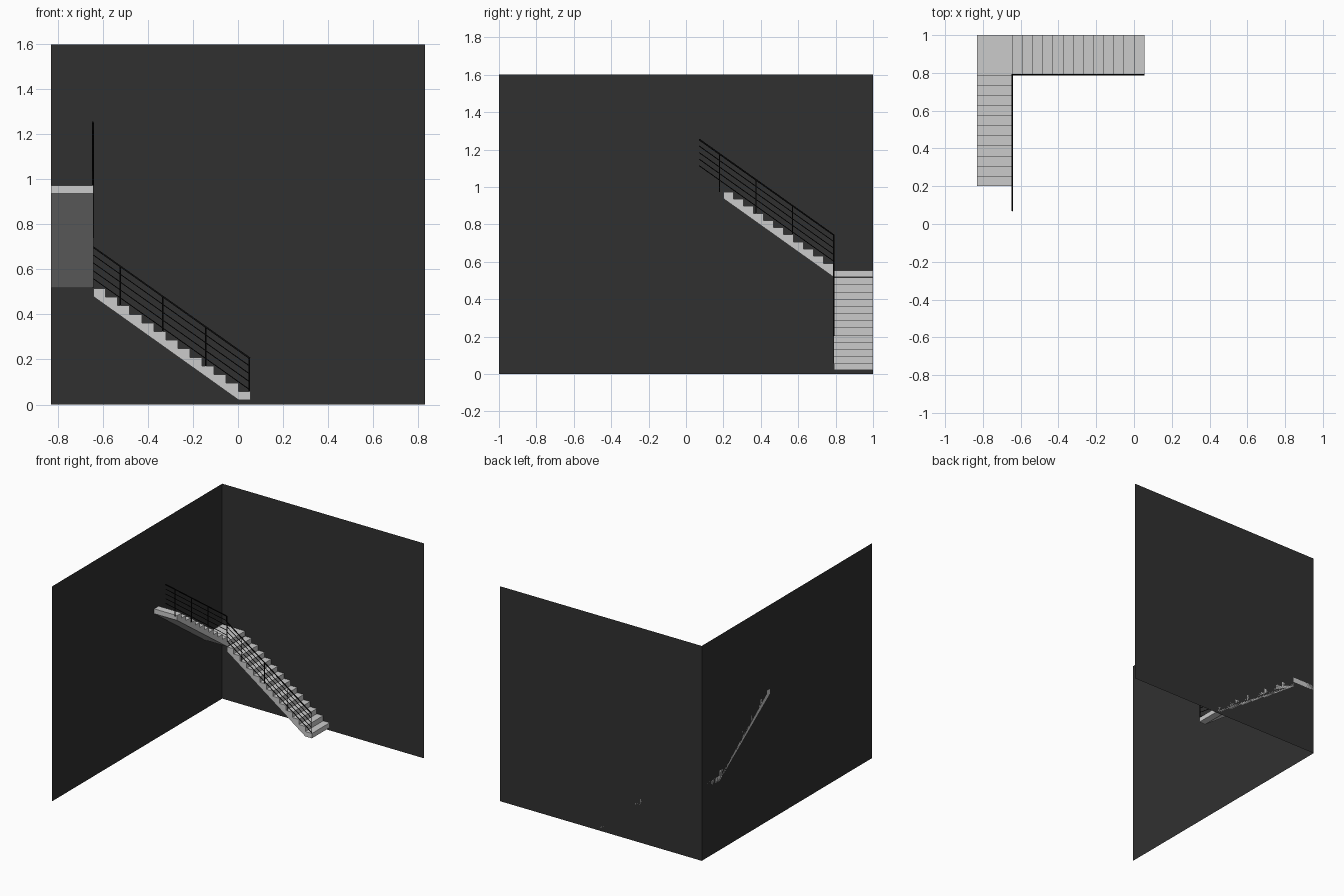
import bpy, bmesh

if "Cube" in bpy.data.objects:
    bpy.data.objects.remove(bpy.data.objects["Cube"])

TREAD, RISE = 0.0536, 0.0382
X0, XC = 0.055, -0.642        # start of lower flight, corner line
YC, Y_END = 0.79, 0.20        # corner line, end of upper flight
WX, WY = -0.83, 1.0           # wall positions
Z0 = 0.057                    # top of first tread
Z_LAND = Z0 + 13 * RISE       # landing top
SLAB = 0.036


def material(name, v):
    m = bpy.data.materials.new(name)
    m.diffuse_color = (v, v, v, 1)
    m.use_nodes = True
    m.node_tree.nodes["Principled BSDF"].inputs["Base Color"].default_value = m.diffuse_color
    return m


wall_mat = material("dark_wall", 0.03)
metal_mat = material("black_metal", 0.004)


def add_mesh(name, verts, faces, mat=None):
    me = bpy.data.meshes.new(name)
    me.from_pydata(verts, [], faces)
    bm = bmesh.new()
    bm.from_mesh(me)
    bmesh.ops.recalc_face_normals(bm, faces=bm.faces)
    bm.to_mesh(me)
    bm.free()
    if mat:
        me.materials.append(mat)
    ob = bpy.data.objects.new(name, me)
    bpy.context.collection.objects.link(ob)
    return ob


def prism(name, profile, place):
    """Extrude a (distance, height) profile; place(d, side, z) gives the 3D point."""
    n = len(profile)
    verts = [place(d, s, z) for s in (0, 1) for d, z in profile]
    faces = [list(range(n)), list(range(n, 2 * n))]
    faces += [[i, (i + 1) % n, n + (i + 1) % n, n + i] for i in range(n)]
    return add_mesh(name, verts, faces)


def stair_profile(steps, length, first_top, flat_foot):
    """Sawtooth top with a sloping underside."""
    t = length / steps
    pts = []
    for i in range(steps):
        z = first_top + i * RISE
        pts += [(i * t, z), ((i + 1) * t, z)]
    pts.append((length, pts[-1][1] - SLAB))
    if flat_foot:
        pts += [(t, first_top - SLAB), (0, first_top - SLAB)]
    else:
        pts.append((0, first_top - RISE - SLAB))
    return pts


def rod(name, pts, radius):
    cu = bpy.data.curves.new(name, 'CURVE')
    cu.dimensions = '3D'
    cu.bevel_depth = radius
    cu.bevel_resolution = 1
    cu.use_fill_caps = True
    sp = cu.splines.new('POLY')
    sp.points.add(len(pts) - 1)
    for p, co in zip(sp.points, pts):
        p.co = (*co, 1)
    cu.materials.append(metal_mat)
    ob = bpy.data.objects.new(name, cu)
    bpy.context.collection.objects.link(ob)


# Walls: thin single-sheet planes
add_mesh("back_wall", [(-0.83, 1, 0), (0.83, 1, 0), (0.83, 1, 1.6), (-0.83, 1, 1.6)],
         [(0, 1, 2, 3)], wall_mat)
add_mesh("left_wall", [(-0.83, -1, 0), (-0.83, 1, 0), (-0.83, 1, 1.6), (-0.83, -1, 1.6)],
         [(0, 1, 2, 3)], wall_mat)

# Lower flight along the back wall, upper flight along the left wall
prism("lower_flight", stair_profile(13, X0 - XC, Z0, True),
      lambda d, s, z: (X0 - d, YC + s * (WY - YC), z))
prism("upper_flight", stair_profile(11, YC - Y_END, Z_LAND + RISE, False),
      lambda d, s, z: (WX + s * (XC - WX), YC - d, z))

# Corner landing
prism("landing", [(WX, Z_LAND - SLAB), (XC, Z_LAND - SLAB), (XC, Z_LAND), (WX, Z_LAND)],
      lambda d, s, z: (d, YC + s * (WY - YC), z))

# Railing: handrail plus four thinner bars following both flights
RX, RY, SLOPE = -0.645, 0.79, 0.71
XB, YT = 0.053, 0.07


def low_z(x):
    return 0.205 + (XB - x) * SLOPE


def up_z(y):
    return 0.743 + (RY - y) * SLOPE


for k in range(5):
    dz = k * 0.035
    rod("handrail" if k == 0 else f"rail_bar_{k}",
        [(XB, RY, low_z(XB) - dz), (RX, RY, low_z(RX) - dz),
         (RX, RY, up_z(RY) - dz), (RX, YT, up_z(YT) - dz)],
        0.0045 if k == 0 else 0.0025)

# Posts standing on the treads
for i, x in enumerate((0.05, -0.143, -0.335, -0.523)):
    base = Z0 + int((X0 - x) / TREAD) * RISE
    rod(f"lower_post_{i}", [(x, RY, base), (x, RY, low_z(x))], 0.003)
rod("corner_post", [(RX, RY, Z_LAND - SLAB), (RX, RY, up_z(RY))], 0.003)
for i, y in enumerate((0.57, 0.375, 0.18)):
    base = Z_LAND + min(11, int((RY - y) / TREAD) + 1) * RISE
    rod(f"upper_post_{i}", [(RX, y, base), (RX, y, up_z(y))], 0.003)
